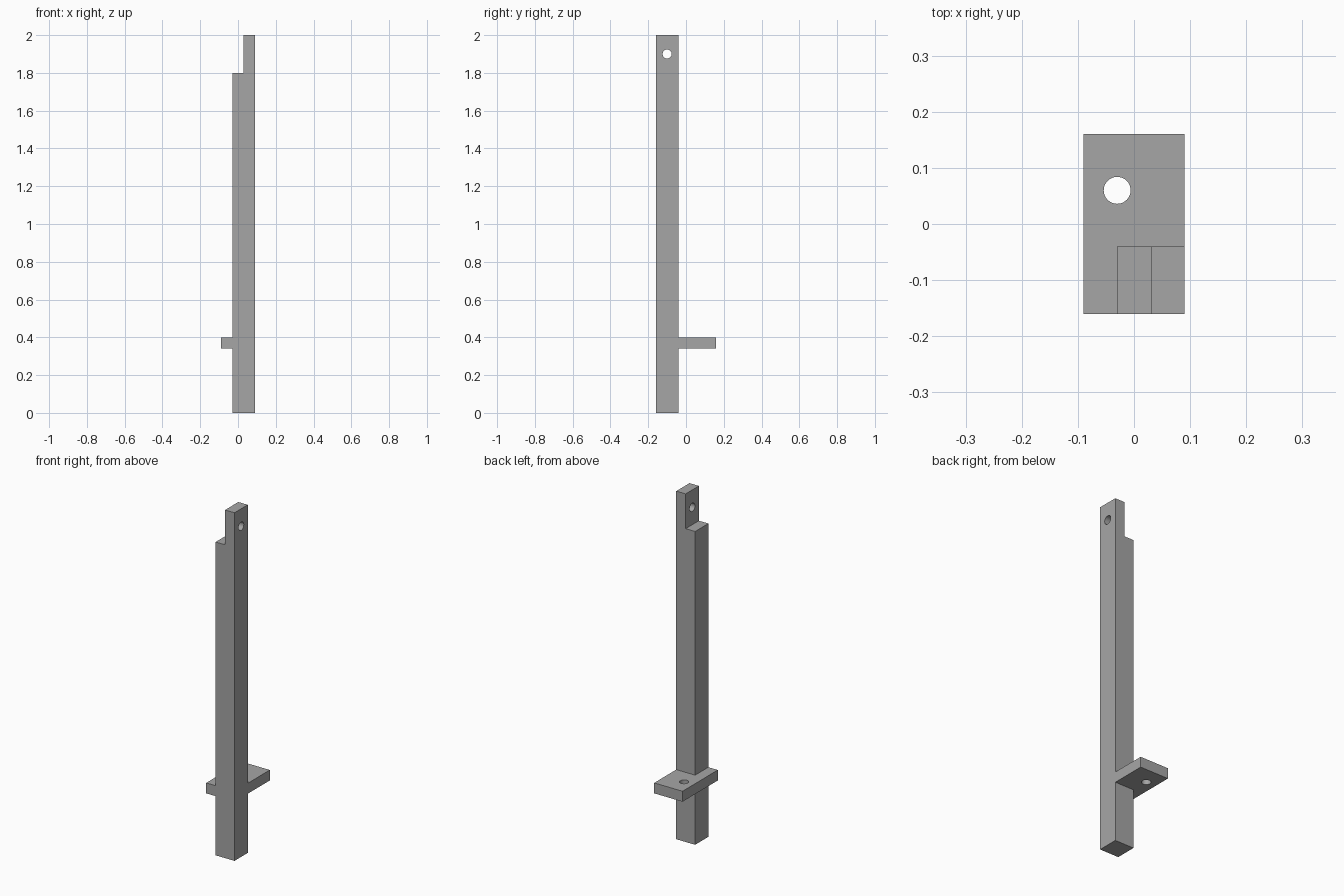
import bpy
import bmesh
import math
from mathutils import Vector

cube = bpy.data.objects.get("Cube")
if cube:
    bpy.data.objects.remove(cube, do_unlink=True)

GREY = (0.38, 0.38, 0.38, 1)
mat = bpy.data.materials.new("plain grey")
mat.use_nodes = True
mat.diffuse_color = GREY
mat.node_tree.nodes["Principled BSDF"].inputs["Base Color"].default_value = GREY


def prism(name, points, depth):
    """Extrude a closed outline along a vector."""
    bm = bmesh.new()
    face = bm.faces.new([bm.verts.new(p) for p in points])
    grown = bmesh.ops.extrude_face_region(bm, geom=[face])["geom"]
    moved = [v for v in grown if isinstance(v, bmesh.types.BMVert)]
    bmesh.ops.translate(bm, verts=moved, vec=Vector(depth))
    bmesh.ops.recalc_face_normals(bm, faces=bm.faces)
    mesh = bpy.data.meshes.new(name)
    bm.to_mesh(mesh)
    bm.free()
    mesh.materials.append(mat)
    obj = bpy.data.objects.new(name, mesh)
    bpy.context.collection.objects.link(obj)
    return obj


def drill(obj, centre, rotation):
    """Cut a round hole through a part."""
    bpy.ops.mesh.primitive_cylinder_add(
        vertices=32, radius=0.024, depth=0.2, location=centre, rotation=rotation)
    cutter = bpy.context.object
    cutter.hide_render = True
    cutter.data.materials.append(mat)
    mod = obj.modifiers.new("hole", "BOOLEAN")
    mod.operation = "DIFFERENCE"
    mod.solver = "EXACT"
    mod.object = cutter
    bpy.ops.object.select_all(action="DESELECT")
    bpy.context.view_layer.objects.active = obj
    obj.select_set(True)
    bpy.ops.object.modifier_apply(modifier=mod.name)
    bpy.data.objects.remove(cutter, do_unlink=True)
    bpy.ops.object.shade_smooth_by_angle(angle=math.radians(30))


# Shared edges of the post and plate
LEFT, RIGHT, STEP = 0.09, -0.03, 0.03
FRONT, BACK = -0.16, -0.04

# Square post with a half-width tongue on top
outline = [(RIGHT, 0), (LEFT, 0), (LEFT, 2), (STEP, 2), (STEP, 1.8), (RIGHT, 1.8)]
post = prism("post", [(x, FRONT, z) for x, z in outline], (0, BACK - FRONT, 0))
drill(post, (0.06, -0.10, 1.9), (0, math.pi / 2, 0))

# Mounting plate wrapped around the side and back of the post
outline = [(-LEFT, FRONT), (RIGHT, FRONT), (RIGHT, BACK),
           (LEFT, BACK), (LEFT, -FRONT), (-LEFT, -FRONT)]
plate = prism("mounting_plate", [(x, y, 0.34) for x, y in outline], (0, 0, 0.06))
drill(plate, (-0.03, 0.06, 0.37), (0, 0, 0))
